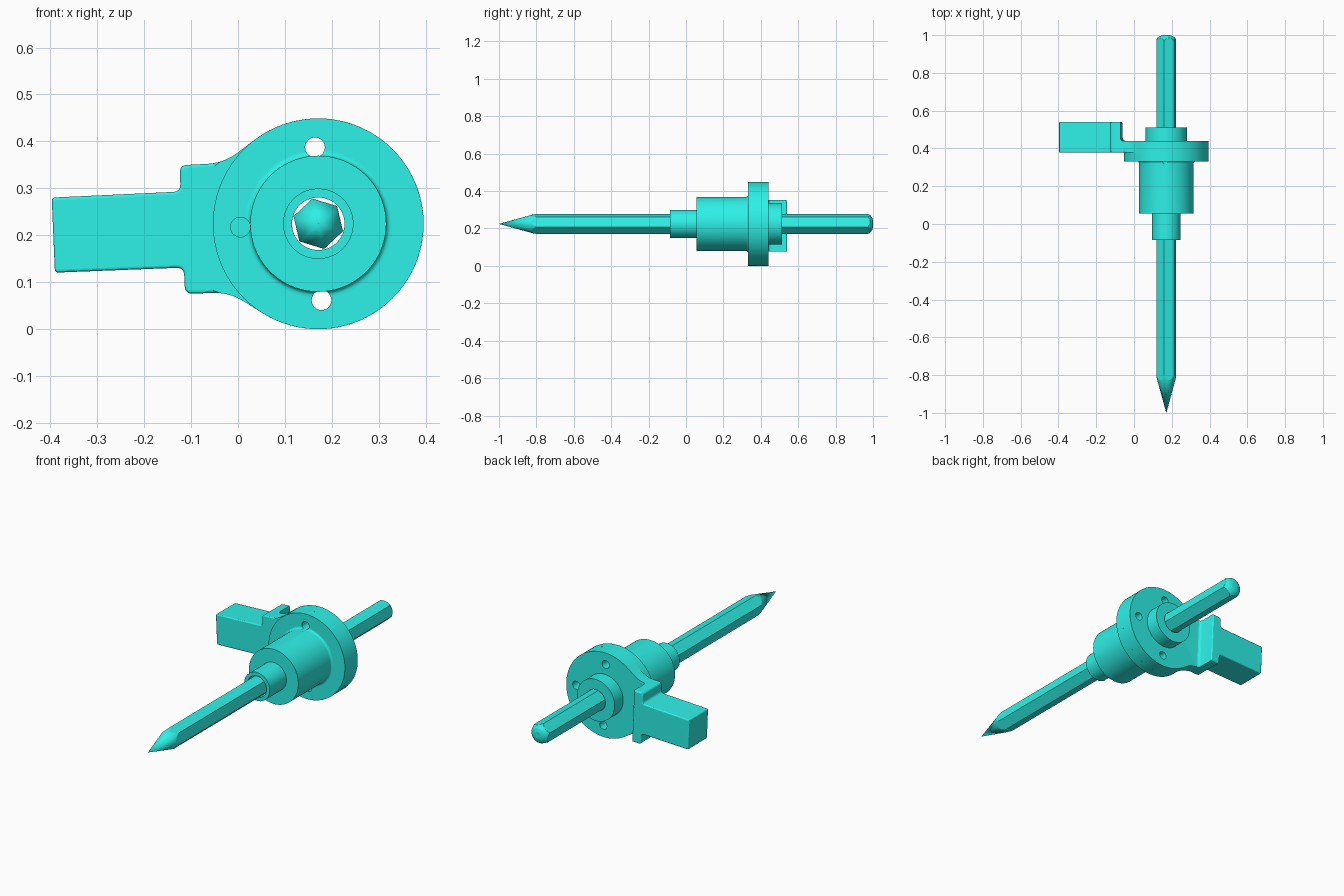
import bpy, bmesh, math
from mathutils import Vector

if "Cube" in bpy.data.objects:
    bpy.data.objects.remove(bpy.data.objects["Cube"])

CX, CZ = 0.171, 0.2245      # common axis of all round parts
R = 0.2245                  # flange radius
BORE = 0.056
SPLIT = 0.378               # joint between front flange and rear plate
TILT = math.radians(2.45)   # slight droop of the handle


def finish(name, bm):
    bmesh.ops.remove_doubles(bm, verts=bm.verts, dist=1e-5)
    bmesh.ops.recalc_face_normals(bm, faces=bm.faces)
    me = bpy.data.meshes.new(name)
    bm.to_mesh(me)
    bm.free()
    ob = bpy.data.objects.new(name, me)
    bpy.context.collection.objects.link(ob)
    return ob


def lathe(name, profile, closed, steps=72):
    """Spin a (radius, y) profile around the common axis."""
    bm = bmesh.new()
    vs = [bm.verts.new((CX + r, y, CZ)) for r, y in profile]
    pairs = list(zip(vs, vs[1:])) + ([(vs[-1], vs[0])] if closed else [])
    es = [bm.edges.new(p) for p in pairs]
    bmesh.ops.spin(bm, geom=vs + es, cent=(CX, 0, CZ), axis=(0, 1, 0),
                   angle=math.tau, steps=steps, use_duplicate=False)
    return finish(name, bm)


def prism(name, pts, vec):
    """Extrude a polygon of 3D points along a vector."""
    bm = bmesh.new()
    a = [bm.verts.new(p) for p in pts]
    b = [bm.verts.new(Vector(p) + Vector(vec)) for p in pts]
    bm.faces.new(a)
    bm.faces.new(b[::-1])
    for i in range(len(a)):
        j = (i + 1) % len(a)
        bm.faces.new((a[i], a[j], b[j], b[i]))
    return finish(name, bm)


def local(u, v, y):
    """Handle frame: u runs outwards along the handle, v across it."""
    c, s = math.cos(TILT), math.sin(TILT)
    return Vector((CX - u * c - v * s, y, CZ - u * s + v * c))


def fillet(prev, p, nxt, t, n=5):
    """Round the corner p, starting at distance t from it."""
    prev, p, nxt = Vector(prev), Vector(p), Vector(nxt)
    a = p + (prev - p).normalized() * t
    b = p + (nxt - p).normalized() * t
    return [a * (1 - k) ** 2 + p * 2 * k * (1 - k) + b * k * k
            for k in (i / n for i in range(n + 1))]


def boolean(ob, cutter, op='DIFFERENCE'):
    m = ob.modifiers.new("bool", 'BOOLEAN')
    m.operation, m.object, m.solver = op, cutter, 'EXACT'
    bpy.context.view_layer.objects.active = ob
    bpy.ops.object.modifier_apply(modifier=m.name)
    bpy.data.objects.remove(cutter)


def drill(ob, du, dv, radius, y0, y1, n=32):
    c = local(du, dv, y0)
    pts = [c + Vector((radius * math.cos(math.tau * i / n), 0,
                       radius * math.sin(math.tau * i / n))) for i in range(n)]
    boolean(ob, prism("hole_cutter", pts, (0, y1 - y0, 0)))


# Front housing: nose, body and front flange, bored through
foot = [tuple(p) for p in fillet((0.145, 0.06), (0.145, 0.332), (R, 0.332), 0.012, 7)]
housing = lathe("front_housing", [
    (BORE, -0.085), (0.075, -0.085), (0.075, 0.055), (0.145, 0.055)] + foot +
    [(0.159, 0.332), (R, 0.332), (R, SPLIT), (BORE, SPLIT)], True)

# Rear plate and handle share one mirrored outline
corners = [(R * math.cos(math.radians(55)), R * math.sin(math.radians(55))),
           (0.195, 0.138), (0.29, 0.137), (0.29, 0.081), (0.565, 0.08), (0.565, -0.08)]
half = [Vector((R * math.cos(a), R * math.sin(a)))
        for a in (math.radians(180 - 5 * i) for i in range(26))]
for i, t in zip(range(1, 5), (0.035, 0.016, 0.016, 0.008)):
    half += fillet(corners[i - 1], corners[i], corners[i + 1], t)
outline = half + [Vector((p.x, -p.y)) for p in half[:0:-1]]
handle = prism("rear_plate_handle", [local(p.x, p.y, SPLIT) for p in outline],
               (0, 0.54 - SPLIT, 0))

# Step the plate down behind the handle block with a filleted foot
step = [(-0.4, 0.6), (-0.4, 0.44)] + [tuple(p) for p in
        fillet((-0.4, 0.44), (0.237, 0.44), (0.237, 0.6), 0.018)] + [(0.237, 0.6)]
boolean(handle, prism("step_cutter", [local(u, -0.4, y) for u, y in step],
                      local(0, 0.8, 0) - local(0, 0, 0)))

# Soften the handle edges
bm = bmesh.new()
bm.from_mesh(handle.data)
bm.normal_update()
soft = [e for e in bm.edges if len(e.link_faces) == 2 and e.calc_face_angle() > 0.8 and
        (all(v.co.y > 0.539 for v in e.verts) or
         all(v.co.y < SPLIT + 0.001 and v.co.x < -0.03 for v in e.verts) and
         abs(sum(v.co.z for v in e.verts) / 2 - 0.215) > 0.05 or
         all(v.co.y < SPLIT + 0.001 and v.co.x < -0.3 for v in e.verts))]
bmesh.ops.bevel(bm, geom=soft, offset=0.006, segments=3, profile=0.5, affect='EDGES')
bm.to_mesh(handle.data)
bm.free()

# Bore and screw holes: two go through, one is blind on each plate
drill(handle, 0, 0, BORE, 0.3, 0.6, 72)
for part in (housing, handle):
    for v in (0.163, -0.163):
        drill(part, 0, v, 0.021, 0.3, 0.6)
drill(housing, 0.166, 0, 0.021, 0.3, 0.6)
drill(handle, -0.166, 0, 0.021, 0.3, 0.6)

# Rear collar
collar = lathe("rear_collar", [(BORE, 0.44), (0.11, 0.44), (0.11, 0.512),
                               (BORE, 0.512)], True)

# Hexagonal rod, turned to a point in front and a dome at the back
hexagon = [(CX + 0.055 * math.cos(math.radians(43 + 60 * i)), -1.1,
            CZ + 0.055 * math.sin(math.radians(43 + 60 * i))) for i in range(6)]
rod = prism("hex_rod", hexagon, (0, 2.2, 0))
boolean(rod, lathe("rod_turning", [(0, -1), (0.06, -0.782), (0.06, 0.962), (0.055, 0.972),
                                   (0.047, 0.985), (0.034, 0.995), (0.018, 1.0), (0, 1.0)],
                   False, 48), 'INTERSECT')

# Teal finish; smooth only the gently curved surfaces so flats stay flat
teal = bpy.data.materials.new("teal")
teal.diffuse_color = (0.027, 0.88, 0.80, 1)
teal.use_nodes = True
teal.node_tree.nodes["Principled BSDF"].inputs["Base Color"].default_value = teal.diffuse_color
for ob, angle in ((housing, 22), (handle, 11), (collar, 22), (rod, 11)):
    ob.data.materials.clear()
    ob.data.materials.append(teal)
    bpy.ops.object.select_all(action='DESELECT')
    ob.select_set(True)
    bpy.context.view_layer.objects.active = ob
    bpy.ops.object.shade_smooth_by_angle(angle=math.radians(angle))
